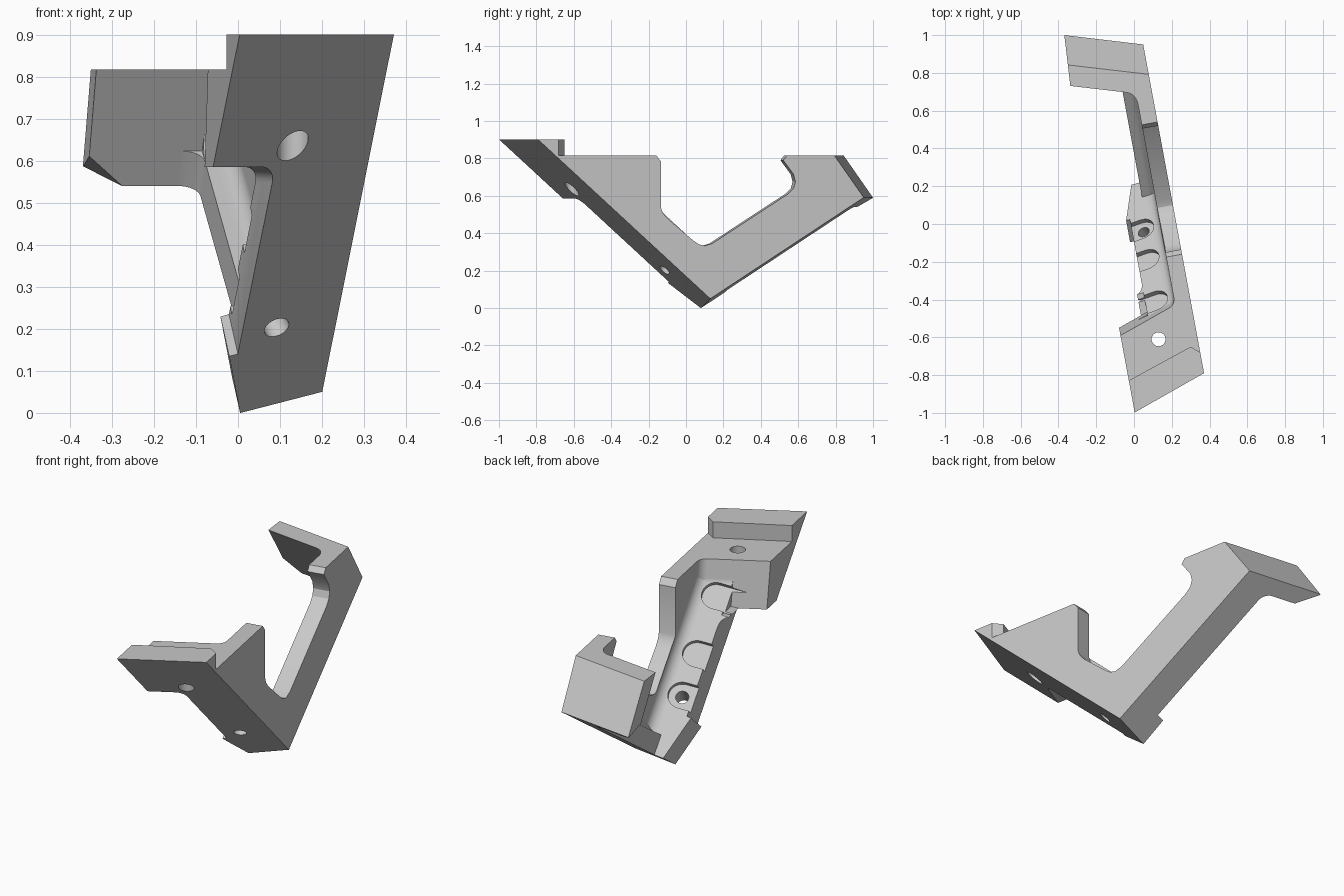
import bpy, bmesh
from math import cos, sin, pi
from mathutils import Vector as V, Matrix

cube = bpy.data.objects.get("Cube")
if cube:
    bpy.data.objects.remove(cube)

mat = bpy.data.materials.new("plain grey")
mat.use_nodes = True
GREY = (0.58, 0.58, 0.58, 1)
mat.diffuse_color = GREY
mat.node_tree.nodes["Principled BSDF"].inputs["Base Color"].default_value = GREY


# Planes are (point, outward normal) pairs
def plane(a, b, c, inside):
    a, b, c = V(a), V(b), V(c)
    n = (b - a).cross(c - a).normalized()
    return (a, -n if (V(inside) - a).dot(n) > 0 else n)


def inset(p, depth):
    """Parallel plane facing the other way, a given depth inside."""
    return (p[0] - p[1] * depth, -p[1])


N = V((0.983, 0.182, 0)).normalized()      # across the side wall
T = V((-N.y, N.x, 0))                      # along the side wall
UP = V((0, 0, 1))
CORE = (0.1, 0.1, 0.3)
TIP = (0.005, 0.08, 0)
TAB_A, TAB_B = (-0.022, -0.09, 0.14), (-0.042, 0.02, 0.23)


def left(n):
    return (N * n, -N)


outer = (N * 0.221, N)
wall_in = left(0.136)
strip_left, block_left, arm_left = left(-0.017), left(-0.178), left(0.068)
front = plane((0, -1, 0.9), (0.37, -0.79, 0.9), (0.2, 0.13, 0.05), CORE)
under = plane(TIP, (0.2, 0.13, 0.05), (0.05, 0.95, 0.591), CORE)
rear = plane((-0.35, 0.84, 0.82), (0.08, 0.79, 0.82), (-0.37, 1.0, 0.59), CORE)
strip_in = inset(front, 0.145)
flange_in = inset(under, 0.1)
rear_in = inset(rear, 0.09)
deck = (UP * 0.817, UP)
block_in = plane((-0.07, -0.59, 0.82), (0.16, -0.46, 0.82), (-0.075, -0.55, 0.6), (0, -0.9, 0.8))
block_low = (UP * 0.585, -UP)
tab_left = plane(TIP, TAB_A, TAB_B, CORE)


def to_object(bm, name):
    bmesh.ops.recalc_face_normals(bm, faces=bm.faces)
    me = bpy.data.meshes.new(name)
    bm.to_mesh(me)
    bm.free()
    me.materials.append(mat)
    ob = bpy.data.objects.new(name, me)
    bpy.context.collection.objects.link(ob)
    return ob


def trim(bm, planes):
    for co, no in planes:
        geom = bm.verts[:] + bm.edges[:] + bm.faces[:]
        cut = bmesh.ops.bisect_plane(bm, geom=geom, plane_co=co, plane_no=no,
                                     dist=1e-6, clear_outer=True)["geom_cut"]
        edges = [g for g in cut if isinstance(g, bmesh.types.BMEdge) and g.is_boundary]
        if edges:
            bmesh.ops.edgeloop_fill(bm, edges=edges)


def solid(name, *planes):
    bm = bmesh.new()
    bmesh.ops.create_cube(bm, size=4)
    trim(bm, planes)
    return to_object(bm, name)


def prism(name, points, sweep, *planes):
    bm = bmesh.new()
    face = bm.faces.new([bm.verts.new(p) for p in points])
    moved = bmesh.ops.extrude_face_region(bm, geom=[face])["geom"]
    bmesh.ops.translate(bm, vec=sweep, verts=[g for g in moved if isinstance(g, bmesh.types.BMVert)])
    trim(bm, planes)
    return to_object(bm, name)


def fillet(name, a, b, r, *bounds):
    """Concave round filling the corner between two faces."""
    axis = a[1].cross(b[1]).normalized()
    solve = Matrix((a[1], b[1], axis)).inverted()

    def at(offset):
        return solve @ V((a[0].dot(a[1]) + offset, b[0].dot(b[1]) + offset, -3))
    points = [at(r) - a[1].slerp(b[1], i / 10) * r for i in range(11)] + [at(-0.01)]
    return prism(name, points, axis * 6, *bounds)


def cylinder(start, axis, r, length):
    bm = bmesh.new()
    bmesh.ops.create_cone(bm, cap_ends=True, segments=32, radius1=r, radius2=r, depth=length)
    rot = axis.to_track_quat('Z', 'Y').to_matrix().to_4x4()
    bm.transform(Matrix.Translation(start + axis * length / 2) @ rot)
    return to_object(bm, "hole_cutter")


def cut(targets, cutters):
    for ob in targets:
        bpy.context.view_layer.objects.active = ob
        for tool in cutters:
            mod = ob.modifiers.new("hole", 'BOOLEAN')
            mod.object, mod.operation, mod.solver = tool, 'DIFFERENCE', 'EXACT'
            bpy.ops.object.modifier_apply(modifier=mod.name)
    for tool in cutters:
        bpy.data.objects.remove(tool)


# Side wall with its open V outline
outline = [(-1.1, 0.817), (-0.16, 0.817), (-0.135, 0.785), (-0.135, 0.54), (-0.125, 0.51),
           (-0.1, 0.48), (0.04, 0.36), (0.07, 0.34), (0.1, 0.333), (0.14, 0.345),
           (0.545, 0.61), (0.575, 0.64), (0.585, 0.675), (0.575, 0.715), (0.52, 0.79),
           (0.54, 0.817), (1.2, 0.817), (1.2, -0.2), (-1.1, -0.2)]
others = [prism("side_wall", [N * 0.136 + T * ((y - 0.04) / 0.983) + UP * z for y, z in outline],
                N * 0.085, front, under, rear)]

# Raised lip and arm flange
others += [
    solid("top_lip", front, outer, block_left, (UP * 0.9, UP), (UP * 0.8, -UP),
          plane((0.3, -0.65, 0.9), (-0.03, -0.83, 0.9), (0.3, -0.65, 0.5), (0, -1, 0.9)),
          plane((0.3, -0.65, 0.9), (0.35, -0.68, 0.9), (0.3, -0.65, 0.5), (0, -1, 0.9))),
    solid("arm_flange", under, flange_in, outer, arm_left, front, rear),
    fillet("flange_round", wall_in, flange_in, 0.05, front, under, rear),
    fillet("arm_rear_round", arm_left, rear_in, 0.06, under, flange_in, rear),
    fillet("flange_rear_round", flange_in, rear_in, 0.05, arm_left, outer),
]

# Front strip, lower tab and upper block with rounded inside corners
front_parts = [
    solid("front_strip", front, strip_in, under, outer, strip_left, deck, tab_left),
    solid("lower_tab", front, strip_in, under, outer, tab_left,
          plane(TAB_A, TAB_B, (0, -0.09, 0.142), TIP),
          plane((-0.042, 0.02, 0), (-0.01, 0.22, 0), (-0.01, 0.22, 1), CORE)),
    solid("upper_block", front, block_in, outer, block_left, deck, block_low),
    fillet("strip_round", wall_in, strip_in, 0.06, front, under, deck),
    fillet("block_round", wall_in, block_in, 0.05, front, deck, block_low),
    fillet("block_under_round", strip_left, block_low, 0.035, front, strip_in),
    fillet("block_strip_round", strip_in, block_in, 0.05, front, outer, deck, strip_left),
]

# Rear mounting plate
rear_parts = [
    solid("rear_plate", rear, rear_in, under, outer, deck,
          plane((-0.35, 0.84, 0.82), (-0.337, 0.73, 0.82), (-0.35, 0.84, 0.5), CORE),
          plane((-0.375, 1, 0.59), (-0.355, 0.88, 0.61), (-0.28, 0.915, 0.543), (-0.2, 0.85, 0.75))),
    fillet("rear_round", wall_in, rear_in, 0.06, under, rear, deck),
]

# Strip screw holes, each with a pocket open to the side, and one upright hole
cutters = [cylinder(V((0.13, -0.61, 0.4)), UP, 0.037, 0.6)]
inward = -front[1]
side = (-N + inward * N.dot(inward)).normalized()
along = inward.cross(side)
for x, z in ((0.165, 0.555), (0.12, 0.35), (0.092, 0.203)):
    p, n = front
    spot = V((x, (p.dot(n) - x * n.x - z * n.z) / n.y, z))
    cutters.append(cylinder(spot - inward * 0.1, inward, 0.031, 0.5))
    floor = spot + inward * 0.118
    arc = [floor + (along * cos(pi * i / 16) - side * sin(pi * i / 16)) * 0.066 for i in range(17)]
    arc += [floor + side * 0.2 - along * 0.066, floor + side * 0.2 + along * 0.066]
    cutters.append(prism("pocket_cutter", arc, inward * 0.12))
cut(front_parts, cutters)

# Rear plate screw holes
cut(rear_parts, [cylinder(V(c) + rear[1] * 0.1, -rear[1], 0.032, 0.3)
                 for c in ((-0.25, 0.855, 0.78), (-0.17, 0.93, 0.66))])

# Smooth rounds, sharp edges
bpy.ops.object.select_all(action='DESELECT')
for ob in others + front_parts + rear_parts:
    ob.select_set(True)
bpy.ops.object.shade_smooth_by_angle(angle=0.4)
